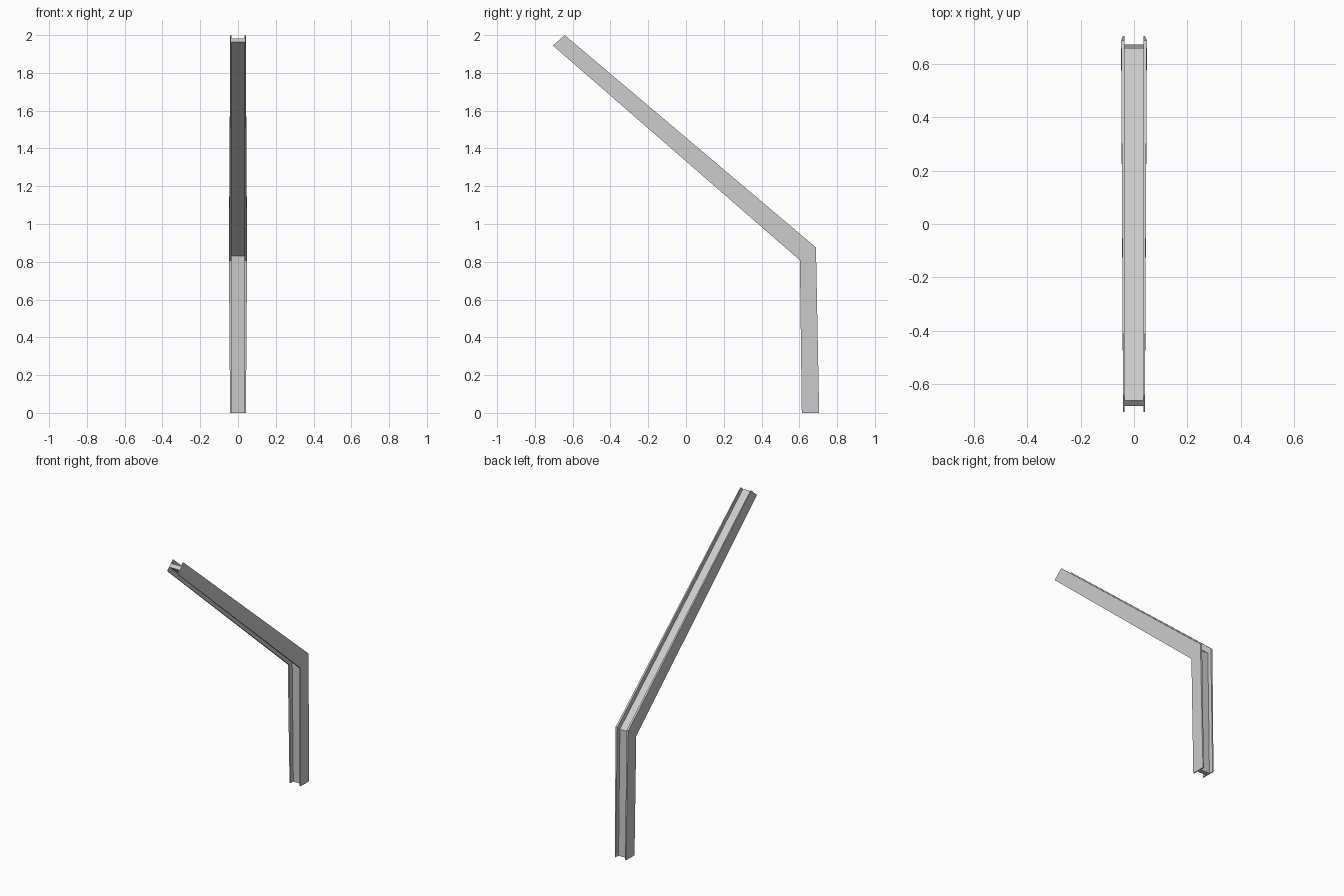
import bpy, bmesh

if "Cube" in bpy.data.objects:
    bpy.data.objects.remove(bpy.data.objects["Cube"])

# Stations along the bent beam: inner edge (y, z), outer edge (y, z), half width
stations = [
    ((0.613, 0.0), (0.705, 0.0), 0.042),
    ((0.603, 0.808), (0.688, 0.876), 0.048),
    ((-0.705, 1.945), (-0.642, 2.0), 0.041),
]
WEB_HALF = 0.035           # half distance between the flanges
WEB_IN, WEB_OUT = 0.34, 0.67   # web position across the depth


def h_profile(w):
    """H section as (x, fraction from inner to outer edge)."""
    i = WEB_HALF
    right = [(i, WEB_IN), (i, 0), (w, 0), (w, 1), (i, 1), (i, WEB_OUT)]
    left = [(-x, u) for x, u in reversed(right)]
    return right + left


bm = bmesh.new()
rings = []
for inner, outer, w in stations:
    rings.append([bm.verts.new((x,
                                inner[0] + (outer[0] - inner[0]) * u,
                                inner[1] + (outer[1] - inner[1]) * u))
                  for x, u in h_profile(w)])

# Sides of the beam
for a, b in zip(rings, rings[1:]):
    n = len(a)
    for k in range(n):
        j = (k + 1) % n
        bm.faces.new((a[k], a[j], b[j], b[k]))

# End caps: two flanges and the web
for ring in (rings[0], rings[-1]):
    bm.faces.new(ring)

bmesh.ops.recalc_face_normals(bm, faces=bm.faces)
mesh = bpy.data.meshes.new("bent_beam")
bm.to_mesh(mesh)
bm.free()
beam = bpy.data.objects.new("bent_beam", mesh)
bpy.context.collection.objects.link(beam)
